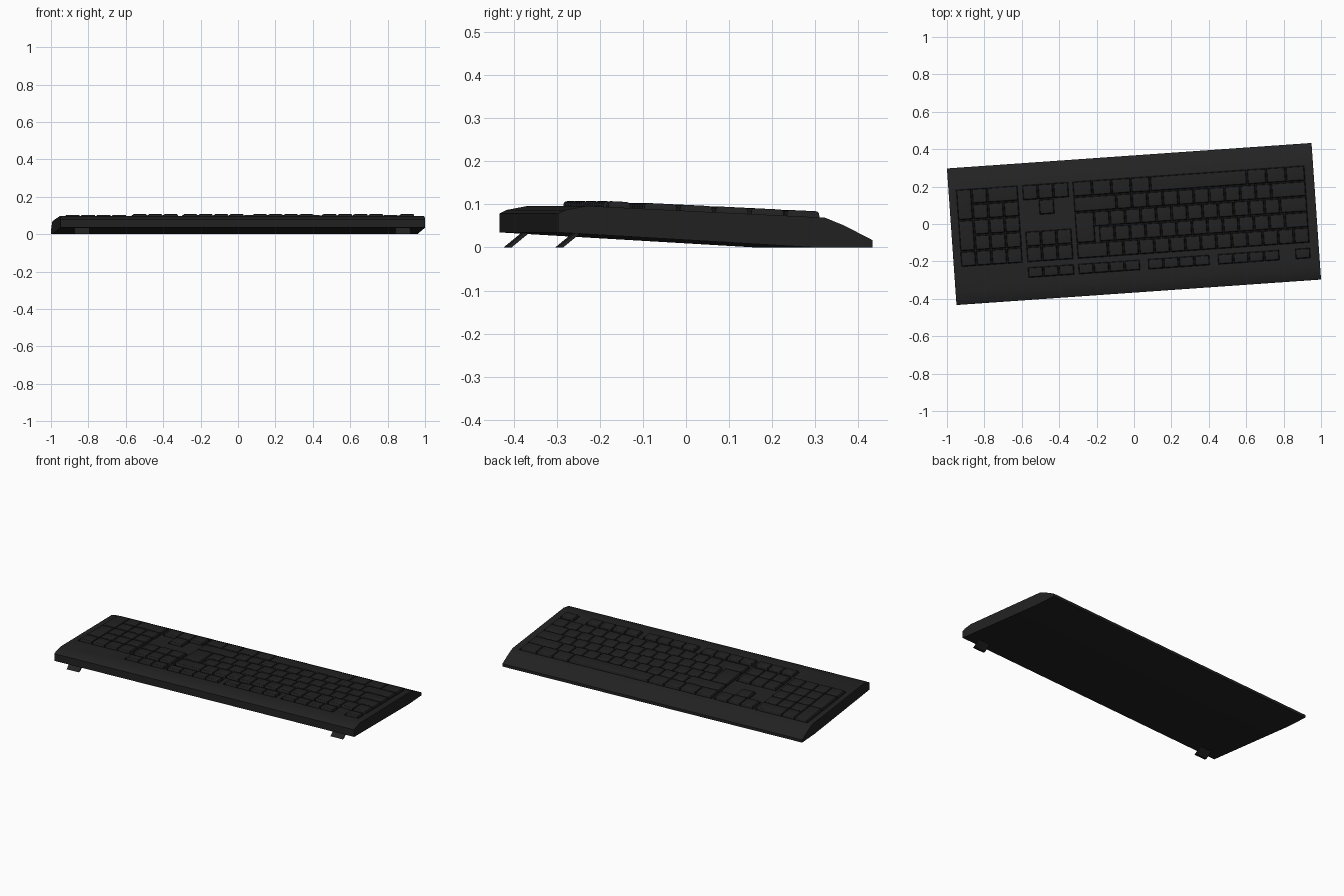
import bpy, bmesh, math
from mathutils import Matrix

if "Cube" in bpy.data.objects:
    bpy.data.objects.remove(bpy.data.objects["Cube"])

# Local frame: u along the length, v across (user sits on the +v side); turned 4 degrees at the end
TURN = Matrix.Rotation(math.radians(4), 4, 'Z')
U = 0.083                                   # pitch of one key
HALF = 0.977                                # half length of the body


def material(name, value):
    m = bpy.data.materials.new(name)
    m.diffuse_color = (value, value, value, 1)
    m.use_nodes = True
    m.node_tree.nodes["Principled BSDF"].inputs["Base Color"].default_value = m.diffuse_color
    return m


CASE = material("black case", 0.016)
KEYS = material("black keys", 0.015)


def plate(v):
    """Height of the sloping top plate."""
    return 0.0965 - 0.049 * (v + 0.30)


def loft(bm, rings):
    """Skin a stack of closed rings and cap both ends."""
    rows = [[bm.verts.new(p) for p in ring] for ring in rings]
    for a, b in zip(rows, rows[1:]):
        for i in range(len(a)):
            j = (i + 1) % len(a)
            bm.faces.new((a[i], a[j], b[j], b[i]))
    bm.faces.new(rows[0][::-1])
    bm.faces.new(rows[-1])


def finish(name, bm, mat, angle=None):
    bmesh.ops.recalc_face_normals(bm, faces=bm.faces)
    bm.transform(TURN)
    me = bpy.data.meshes.new(name)
    bm.to_mesh(me)
    bm.free()
    me.materials.append(mat)
    ob = bpy.data.objects.new(name, me)
    bpy.context.collection.objects.link(ob)
    if angle:
        bpy.ops.object.select_all(action='DESELECT')
        ob.select_set(True)
        bpy.context.view_layer.objects.active = ob
        bpy.ops.object.shade_smooth_by_angle(angle=math.radians(angle))
    return ob


def ring(u0, u1, v0, v1, inset, rise):
    """Rectangle lying parallel to the top plate."""
    return [(u, v, plate(v) + rise) for u, v in (
        (u0 + inset, v0 + inset), (u1 - inset, v0 + inset),
        (u1 - inset, v1 - inset), (u0 + inset, v1 - inset))]


# Key blocks: (left edge as the user sees it, width in units)
MAIN, NAV, PAD = 0.931, -0.335, -0.606


def row_v(r):
    return 0.208 - U * r


keys = []                                   # (block, start, width, centre v, depth)


def row(block, start, widths, v, depth=U):
    for w in widths:
        keys.append((block, start, w, v, depth))
        start += w


# Main block, front row first
row(MAIN, 0, [1.25] * 3 + [6.25] + [1.25] * 4, row_v(0))
row(MAIN, 0, [2.25] + [1] * 10 + [2.75], row_v(1))
row(MAIN, 0, [1.75] + [1] * 12, row_v(2))
row(MAIN, 0, [1.5] + [1] * 12, row_v(3))
row(MAIN, 0, [1] * 13 + [2], row_v(4))
row(MAIN, 13.75, [1.25], row_v(2.5), U * 2)         # tall enter key
# Function row
FV, FD = -0.220, 0.058
GROUPS = [(MAIN, 0, 1), (MAIN, 2, 4), (MAIN, 6.5, 4), (MAIN, 11, 4), (NAV, 0, 3)]
for block, start, n in GROUPS:
    row(block, start, [1] * n, FV, FD)
# Navigation and arrow keys
row(NAV, 0, [1] * 3, row_v(4))
row(NAV, 0, [1] * 3, row_v(3))
row(NAV, 1, [1], row_v(1))
row(NAV, 0, [1] * 3, row_v(0))
# Number pad
row(PAD, 0, [2, 1], row_v(0))
for r in (1, 2, 3):
    row(PAD, 0, [1] * 3, row_v(r))
row(PAD, 0, [1] * 4, row_v(4))
row(PAD, 3, [1], row_v(0.5), U * 2)
row(PAD, 3, [1], row_v(2.5), U * 2)

# Body: side profile swept along the length
profile = [(-0.366, 0.035), (-0.366, 0.079), (-0.35, 0.087), (-0.30, plate(-0.30)),
           (0.255, plate(0.255)), (0.30, 0.051), (0.366, 0.017), (0.366, 0.0), (0.23, 0.0)]
bm = bmesh.new()
loft(bm, [[(u, v, z) for v, z in profile] for u in (-HALF, HALF)])
body = finish("body", bm, CASE)

# Shallow wells that the key groups sit in
bm = bmesh.new()


def well(block, start, n, v0, v1, m=0.005):
    u1 = block - start * U + m
    u0 = block - (start + n) * U - m
    loft(bm, [ring(u0, u1, v0 - m, v1 + m, 0, h) for h in (-0.008, 0.03)])


front, back = row_v(-0.5), row_v(4.5)
well(MAIN, 0, 15, back, front)
well(PAD, 0, 4, back, front)
well(NAV, 0, 3, back, row_v(2.5))
well(NAV, 0, 3, row_v(0.5), front)
well(NAV, 1, 1, row_v(1.5), row_v(0.5) - 0.0101)
for block, start, n in GROUPS:
    well(block, start, n, FV - FD / 2, FV + FD / 2)
cutter = finish("well_cutter", bm, CASE)
cutter.hide_render = True
mod = body.modifiers.new("wells", 'BOOLEAN')
mod.operation = 'DIFFERENCE'
mod.solver = 'EXACT'
mod.object = cutter
bpy.ops.object.select_all(action='DESELECT')
body.select_set(True)
bpy.context.view_layer.objects.active = body
bpy.ops.object.modifier_apply(modifier=mod.name)
bpy.data.objects.remove(cutter)
bpy.ops.object.shade_smooth_by_angle(angle=math.radians(32))

# Keycaps: tapered with a softened top edge
bm = bmesh.new()
for block, start, w, v, d in keys:
    u1 = block - start * U
    u0 = u1 - w * U
    loft(bm, [ring(u0, u1, v - d / 2, v + d / 2, inset, rise)
              for inset, rise in ((0.002, -0.0085), (0.005, 0.010), (0.0075, 0.0128), (0.012, 0.014))])
finish("keycaps", bm, KEYS, 40)

# Folding feet under the rear edge
for name, u in (("left_foot", 0.86), ("right_foot", -0.86)):
    bm = bmesh.new()
    loft(bm, [[(u + s, v, z) for v, z in ((-0.362, 0), (-0.349, 0), (-0.305, 0.036), (-0.318, 0.036))]
              for s in (-0.04, 0.04)])
    finish(name, bm, CASE)
